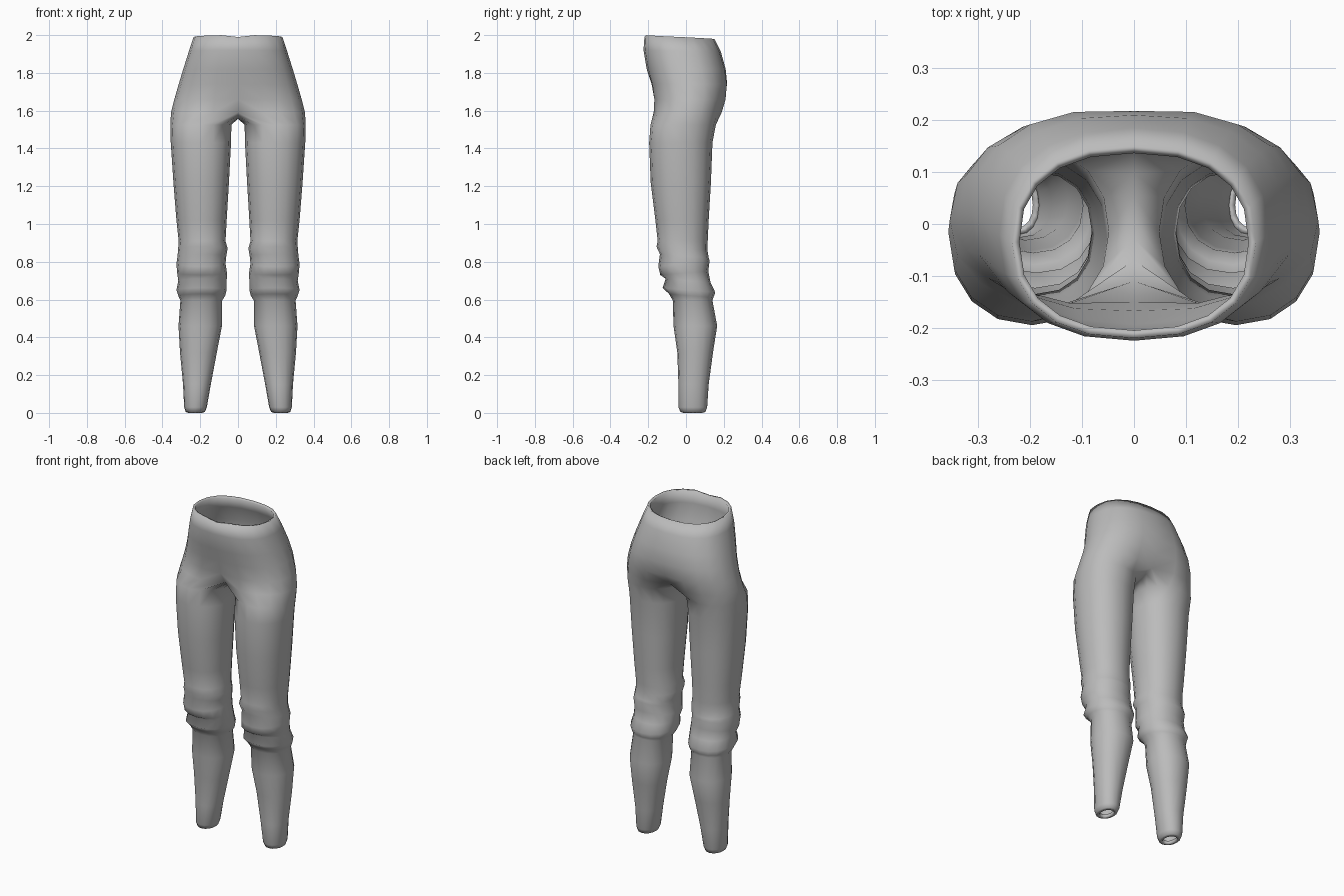
import bpy, bmesh
from math import sin, cos, pi, radians, copysign

cube = bpy.data.objects.get("Cube")
if cube:
    bpy.data.objects.remove(cube, do_unlink=True)

grey = bpy.data.materials.new("grey cloth")
grey.use_nodes = True
colour = (0.5, 0.5, 0.5, 1)
grey.diffuse_color = colour
grey.node_tree.nodes["Principled BSDF"].inputs["Base Color"].default_value = colour

HALF = 11   # points from centre front round the hip to centre back
RING = 16   # points round a whole leg


def power(v, p):
    return copysign(abs(v) ** p, v)


# Hips: z, half width, front y, back y, centre dip front, centre dip back, z drop at back
HIPS = [
    (2.00, 0.235, -0.22, 0.15, 0.0, 0.0, 0.02),
    (1.92, 0.26, -0.225, 0.185, 0.0, 0.0, 0.01),
    (1.82, 0.29, -0.208, 0.213, 0.0, 0.003, 0),
    (1.74, 0.314, -0.187, 0.226, 0.005, 0.008, 0),
    (1.66, 0.337, -0.177, 0.22, 0.012, 0.02, 0),
    (1.59, 0.355, -0.183, 0.20, 0.06, 0.05, 0),
]
# Leg: z, inner x, outer x, front y, back y, forward tilt
LEG = [
    (1.525, 0.035, 0.358, -0.188, 0.158, 0),
    (1.43, 0.037, 0.356, -0.195, 0.14, 0),
    (1.22, 0.048, 0.342, -0.187, 0.132, 0),
    (1.02, 0.06, 0.326, -0.162, 0.12, 0),
    (0.91, 0.066, 0.314, -0.15, 0.115, 0),
    (0.87, 0.055, 0.317, -0.156, 0.114, 0.01),
    (0.83, 0.062, 0.32, -0.138, 0.12, 0.01),
    (0.79, 0.066, 0.326, -0.147, 0.125, -0.015),
    (0.74, 0.058, 0.322, -0.136, 0.118, -0.01),
    (0.70, 0.06, 0.316, -0.108, 0.13, 0.01),
    (0.65, 0.06, 0.326, -0.124, 0.155, 0.012),
    (0.62, 0.068, 0.316, -0.09, 0.145, 0.01),
    (0.595, 0.084, 0.305, -0.07, 0.14, 0),
    (0.46, 0.085, 0.315, -0.066, 0.165, 0),
    (0.32, 0.112, 0.307, -0.046, 0.143, 0),
    (0.15, 0.144, 0.291, -0.04, 0.12, 0),
    (0.03, 0.165, 0.285, -0.04, 0.112, 0),
    (0.005, 0.175, 0.277, -0.03, 0.103, 0),
    (0.0, 0.19, 0.262, -0.012, 0.085, 0),
    (0.02, 0.195, 0.257, -0.007, 0.08, 0),
]

bm = bmesh.new()


def hip_row(z, width, front, back, dip_f, dip_b, drop):
    row = []
    mid, depth = (front + back) / 2, (back - front) / 2
    for i in range(HALF):
        t = -pi / 2 + pi * i / (HALF - 1)
        x = width * power(cos(t), 0.85) if 0 < i < HALF - 1 else 0
        y = mid + depth * power(sin(t), 0.85)
        near = max(0, 1 - x / 0.14)
        y += near * (dip_f if t < 0 else -dip_b)
        row.append(bm.verts.new((x, y, z - drop * (sin(t) + 1) / 2)))
    return row


def leg_row(z, inner, outer, front, back, tilt):
    row = []
    for i in range(RING):
        a = radians(-112.5 + 22.5 * i)
        x = (inner + outer) / 2 + (outer - inner) / 2 * power(cos(a), 0.92)
        y = (front + back) / 2 + (back - front) / 2 * power(sin(a), 0.92)
        row.append(bm.verts.new((x, y, z - tilt * sin(a))))
    return row


def bridge(upper, lower, closed):
    n = len(upper)
    for i in range(n if closed else n - 1):
        j = (i + 1) % n
        bm.faces.new((upper[i], lower[i], lower[j], upper[j]))


# Hips as half rings
hips = [hip_row(*r) for r in HIPS]
hips[0][0].co.z -= 0.01
for a, b in zip(hips, hips[1:]):
    bridge(a, b, False)

# Crotch strip along the centre line closes the last hip row into a leg ring
first, last = hips[-1][0].co, hips[-1][-1].co
strip = []
for k in range(1, RING - HALF + 1):
    f = k / (RING - HALF + 1)
    p = last.lerp(first, f)
    p.z -= 0.033 * sin(pi * f)
    strip.append(bm.verts.new(p))

# Leg with gathered folds round the knee and a turned-in hem
legs = [hips[-1] + strip] + [leg_row(*r) for r in LEG]
for a, b in zip(legs, legs[1:]):
    bridge(a, b, True)

bmesh.ops.recalc_face_normals(bm, faces=bm.faces)
# Make sure the cloth faces outward
bm.faces.ensure_lookup_table()
outer_face = max(bm.faces, key=lambda f: f.calc_center_median().x)
if outer_face.normal.x < 0:
    bmesh.ops.reverse_faces(bm, faces=bm.faces)

mesh = bpy.data.meshes.new("trousers")
bm.to_mesh(mesh)
bm.free()
mesh.materials.append(grey)
trousers = bpy.data.objects.new("trousers", mesh)
bpy.context.collection.objects.link(trousers)
for poly in mesh.polygons:
    poly.use_smooth = True

mirror = trousers.modifiers.new("other_leg", "MIRROR")
mirror.use_clip = True
mirror.merge_threshold = 0.002
cloth = trousers.modifiers.new("cloth_thickness", "SOLIDIFY")
cloth.thickness = 0.015
cloth.offset = -1
